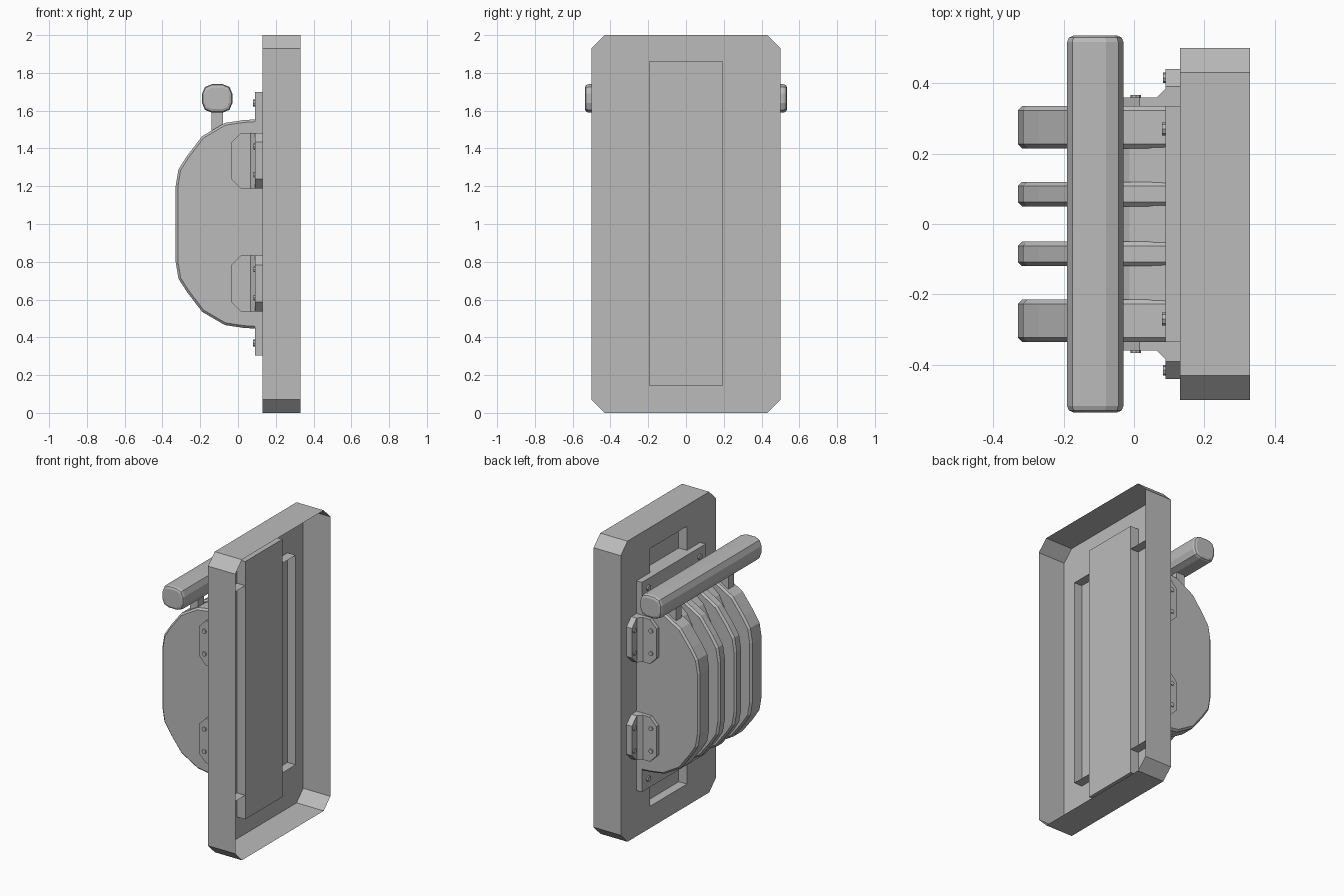
import bpy, bmesh
from mathutils import Vector

if "Cube" in bpy.data.objects:
    bpy.data.objects.remove(bpy.data.objects["Cube"])

grey = bpy.data.materials.new("plain grey")
grey.use_nodes = True
GREY = (0.5, 0.5, 0.5, 1)
grey.diffuse_color = GREY
grey.node_tree.nodes["Principled BSDF"].inputs["Base Color"].default_value = GREY


def add_object(name, bm, bevel=0, segments=1):
    bmesh.ops.recalc_face_normals(bm, faces=bm.faces[:])
    mesh = bpy.data.meshes.new(name)
    bm.to_mesh(mesh)
    bm.free()
    mesh.materials.append(grey)
    obj = bpy.data.objects.new(name, mesh)
    bpy.context.collection.objects.link(obj)
    if bevel:
        mod = obj.modifiers.new("edge_bevel", "BEVEL")
        mod.width, mod.segments = bevel, segments
        mod.limit_method, mod.angle_limit = "ANGLE", 0.9
    return obj


def place(axis, u, v, w):
    """Put a 2D outline point (u, v) at depth w along the axis."""
    return {"x": (w, u, v), "y": (u, w, v), "z": (u, v, w)}[axis]


def prism(name, outline, axis, lo, hi, bevel=0, segments=1):
    bm = bmesh.new()
    face = bm.faces.new([bm.verts.new(place(axis, u, v, lo)) for u, v in outline])
    ext = bmesh.ops.extrude_face_region(bm, geom=[face], use_keep_orig=True)
    verts = [g for g in ext["geom"] if isinstance(g, bmesh.types.BMVert)]
    bmesh.ops.translate(bm, verts=verts, vec=Vector(place(axis, 0, 0, hi - lo)))
    return add_object(name, bm, bevel, segments)


def rect(u0, u1, v0, v1):
    return [(u0, v0), (u1, v0), (u1, v1), (u0, v1)]


def bolt(name, axis, at, radius=0.015, depth=0.02):
    bm = bmesh.new()
    bmesh.ops.create_cone(bm, cap_ends=True, segments=8, radius1=radius,
                          radius2=radius, depth=depth)
    turn = Vector((0, 0, 1)).rotation_difference(Vector(place(axis, 0, 0, 1)))
    bmesh.ops.rotate(bm, verts=bm.verts[:], matrix=turn.to_matrix())
    bmesh.ops.translate(bm, verts=bm.verts[:], vec=at)
    add_object(name, bm)


def loop_edges(bm, outline, x):
    verts = [bm.verts.new((x, y, z)) for y, z in outline]
    return [bm.edges.new((v, verts[i - 1])) for i, v in enumerate(verts)]


def extrude_loop(bm, edges, dx):
    geom = bmesh.ops.extrude_edge_only(bm, edges=edges)["geom"]
    verts = [g for g in geom if isinstance(g, bmesh.types.BMVert)]
    bmesh.ops.translate(bm, verts=verts, vec=(dx, 0, 0))
    return [g for g in geom if isinstance(g, bmesh.types.BMEdge)]


# Thin open tray with a shallow recess pressed into its plate
bm = bmesh.new()
c = 0.07
octagon = [(-.5, c), (-.5 + c, 0), (.5 - c, 0), (.5, c),
           (.5, 2 - c), (.5 - c, 2), (-.5 + c, 2), (-.5, 2 - c)]
rim = loop_edges(bm, octagon, 0.13)
hole = loop_edges(bm, rect(-.195, .195, .145, 1.86), 0.13)
bmesh.ops.triangle_fill(bm, edges=rim + hole, use_beauty=True)
extrude_loop(bm, rim, 0.2)
bmesh.ops.contextual_create(bm, geom=extrude_loop(bm, hole, 0.06))
add_object("tray", bm)

# Mounting plate, open at the rear
bm = bmesh.new()
edges = loop_edges(bm, rect(-.335, .335, .305, 1.7), 0.09)
bmesh.ops.contextual_create(bm, geom=edges)
extrude_loop(bm, edges, 0.1)
add_object("mounting_plate", bm)
for y in (-.27, .27):
    for z in (.37, 1.64):
        bolt("plate_bolt", "x", (.09, y, z), .018)

# Rounded body core and its four fins
upper = [(.11, .555), (.03, .55), (-.07, .535), (-.19, .465),
         (-.27, .36), (-.315, .29), (-.33, .2)]


def side_profile(points):
    return [(x, 1 + h) for x, h in points] + [(x, 1 - h) for x, h in reversed(points)]


core = [(.11 + (x - .11) * .68, h * .985) for x, h in upper]
prism("body_core", side_profile(core), "y", -.3, .3)
for side in (-1, 1):
    for a, b, name in ((.05, .12, "inner_fin"), (.215, .335, "outer_fin")):
        lo, hi = sorted((side * a, side * b))
        prism(name, side_profile(upper), "y", lo, hi, .012)

# Handle bar on two posts
bar = prism("handle_bar", rect(-.19, -.03, 1.59, 1.74), "y", -.535, .535)
mesh = bar.data
bm = bmesh.new()
bm.from_mesh(mesh)
long_edges = [e for e in bm.edges if abs(e.verts[0].co.y - e.verts[1].co.y) > .5]
bmesh.ops.bevel(bm, geom=long_edges, offset=.05, segments=2, profile=.5, affect="EDGES")
ends = [e for e in bm.edges if abs(e.verts[0].co.y - e.verts[1].co.y) < .01]
bmesh.ops.bevel(bm, geom=ends, offset=.018, segments=2, profile=.5, affect="EDGES")
bm.to_mesh(mesh)
bm.free()
for y in (-.275, .275):
    prism("handle_post", rect(-.14, -.08, 1.48, 1.62), "y", y - .03, y + .03)

# Four bolted corner brackets
for side in (-1, 1):
    for mid in (.685, 1.335):
        z0, z1, k = mid - .148, mid + .148, .05
        body_leaf = [(.065, z0), (-.035 + k, z0), (-.035, z0 + k),
                     (-.035, z1 - k), (-.035 + k, z1), (.065, z1)]
        plate_leaf = [(side * y, z) for y, z in (
            (.385, z0), (.44 - k, z0), (.44, z0 + k),
            (.44, z1 - k), (.44 - k, z1), (.385, z1))]
        web = [(x, side * y) for x, y in (
            (.065, .33), (.065, .36), (.09, .385), (.13, .385), (.13, .33))]
        prism("bracket_body_leaf", body_leaf, "y", *sorted((side * .33, side * .36)))
        prism("bracket_plate_leaf", plate_leaf, "x", .09, .13)
        prism("bracket_web", web, "z", z0, z1)
        for dz in (-.075, .075):
            bolt("bracket_bolt", "y", (.005, side * .357, mid + dz))
            bolt("bracket_bolt", "x", (.092, side * .415, mid + dz))
